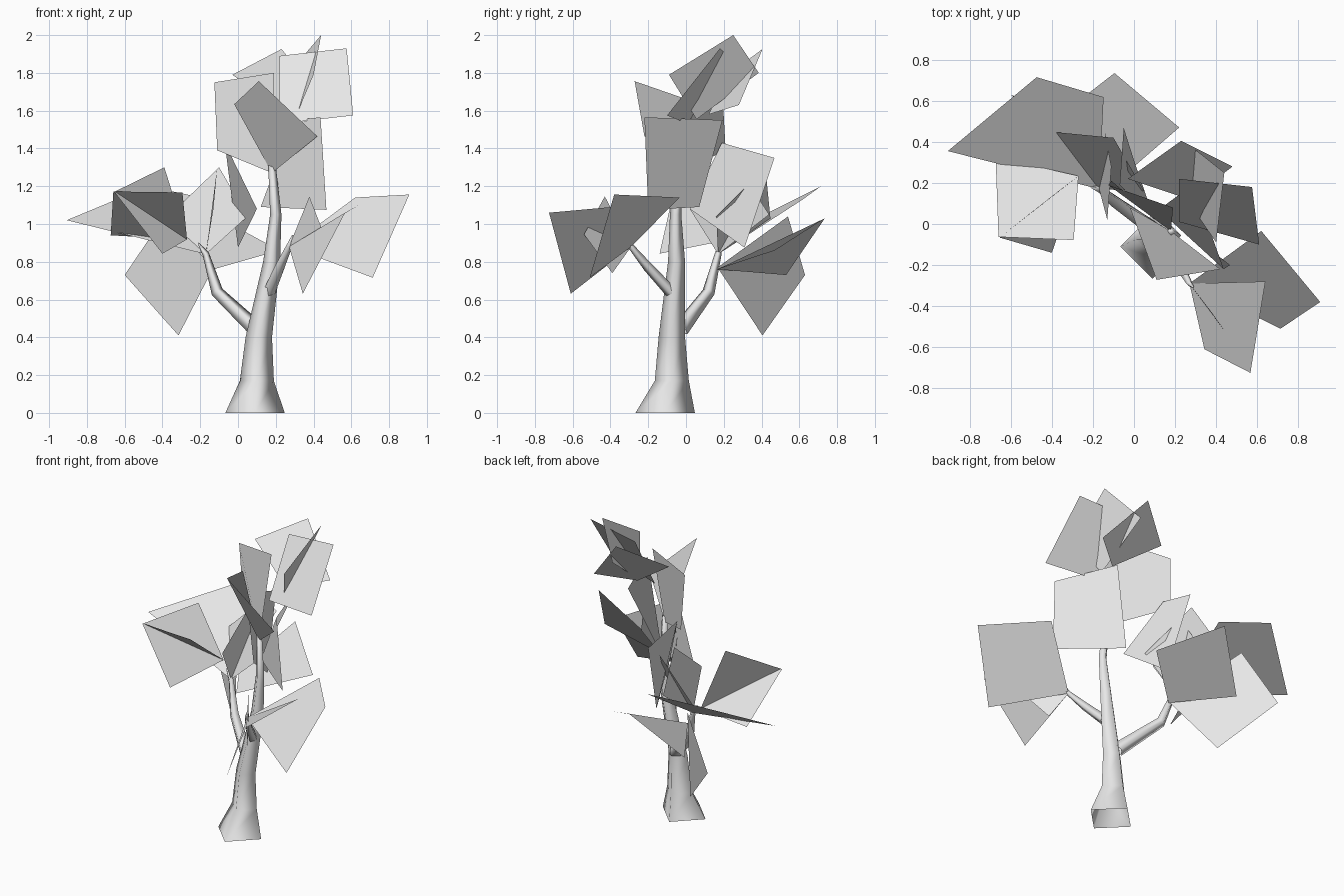
import bpy
import bmesh
import math
from mathutils import Vector

cube = bpy.data.objects.get("Cube")
if cube:
    bpy.data.objects.remove(cube, do_unlink=True)

# One plain grey for bark and leaves
grey = bpy.data.materials.new("light grey")
grey.use_nodes = True
grey.diffuse_color = (0.8, 0.8, 0.8, 1)
grey.node_tree.nodes["Principled BSDF"].inputs["Base Color"].default_value = grey.diffuse_color


def finish(bm, name):
    """Turn a bmesh into a smooth grey object."""
    mesh = bpy.data.meshes.new(name)
    for face in bm.faces:
        face.smooth = True
    bm.to_mesh(mesh)
    bm.free()
    mesh.materials.append(grey)
    obj = bpy.data.objects.new(name, mesh)
    bpy.context.scene.collection.objects.link(obj)
    return obj


def limb(name, path, radii, level=False, sides=4):
    """Loft a tapering tube along a path; level keeps its rings horizontal."""
    bm = bmesh.new()
    points = [Vector(p) for p in path]
    rings = []
    for i, (point, radius) in enumerate(zip(points, radii)):
        along = points[min(i + 1, len(points) - 1)] - points[max(i - 1, 0)]
        if level:
            along = Vector((0, 0, 1))
        turn = Vector((0, 0, 1)).rotation_difference(along.normalized())
        ring = []
        for k in range(sides):
            angle = math.tau * k / sides
            spoke = Vector((math.cos(angle), math.sin(angle), 0)) * radius
            ring.append(bm.verts.new(point + turn @ spoke))
        rings.append(ring)
    for low, high in zip(rings, rings[1:]):
        for k in range(sides):
            n = (k + 1) % sides
            bm.faces.new((low[k], low[n], high[n], high[k]))
    bm.faces.new(rings[-1])
    return finish(bm, name)


def leaves(name, stem, blades):
    """Make slightly bent leaf cards; three corners are joined to the stem point."""
    for number, corners in enumerate(blades, start=1):
        if len(corners) == 3:
            corners = [stem] + corners
        bm = bmesh.new()
        bm.faces.new([bm.verts.new(c) for c in corners])
        finish(bm, f"{name}_{number}")


# Trunk with a flared foot
limb("trunk",
     [(.09, -.11, 0), (.1, -.075, .17), (.11, -.075, .4),
      (.178, -.05, .8), (.2, -.055, 1.05), (.18, -.035, 1.31)],
     [.157, .09, .07, .045, .03, .02], level=True)

# Two side branches
right_tip = (.27, -.29, .88)
left_tip = (-.17, .17, .84)
limb("right_branch", [(.165, -.08, .64), (.22, -.2, .77), right_tip, (.29, -.31, .94)],
     [.032, .026, .016, .004])
limb("left_branch", [(.1, -.03, .44), (-.11, .12, .64), left_tip, (-.21, .18, .9)],
     [.045, .033, .018, .004])
crown_base = (.18, -.035, 1.27)

# Leaves around the right branch tip
leaves("right_leaf", right_tip, [
    [(.62, -.034, 1.14), (.907, -.38, 1.156), (.713, -.51, .716)],
    [(.343, -.61, .631), (.567, -.725, 1.06), (.64, -.28, 1.1)],
    [(.378, -.43, 1.146), (.455, -.54, .945), (.34, -.39, .74)],
])

# Leaves around the left branch tip
leaves("left_leaf", left_tip, [
    [(-.27, .234, .918), (-.294, -.078, 1.167), (-.66, -.063, 1.172), (-.674, .326, .94)],
    [(-.27, .234, .918), (-.4, -.14, .843), (-.655, -.066, 1.17), (-.39, .143, 1.3)],
    [(-.148, .618, 1.13), (-.474, .715, 1.2), (-.907, .355, 1.02)],
    [(-.13, .167, .77), (-.315, .405, .41), (-.6, .63, .73), (-.39, .54, 1.04)],
    [(-.13, .167, .76), (.22, .47, .86), (-.095, .735, 1.03), (-.36, .53, .73)],
    [(.05, .16, 1.04), (-.1, .42, 1.3), (-.38, .447, 1.03)],
    [(-.13, .02, 1.08), (-.11, .28, 1.3), (-.14, .44, 1.05)],
])

# Leaves in the crown
leaves("crown_leaf", crown_base, [
    [(.42, -.22, 1.464), (.11, -.272, 1.756), (-.02, .08, 1.634)],
    [(.19, .08, 1.8), (-.125, .19, 1.75), (-.11, .21, 1.39)],
    [(.44, .25, 2), (.4, -.09, 1.79), (.3, .056, 1.554), (.27, .385, 1.8)],
    [(.575, .18, 1.93), (.61, -.1, 1.575), (.22, .01, 1.53), (.22, .22, 1.89)],
    [(.23, .405, 1.926), (-.03, .22, 1.79), (.27, .12, 1.58), (.48, .28, 1.63)],
    [(.437, -.22, 1.565), (.29, .193, 1.55), (.12, .07, 1.09), (.468, -.2, 1.075)],
    [(-.07, .19, 1.43), (-.05, .468, 1.35), (0, .31, .875), (.1, .02, 1.08)],
])
